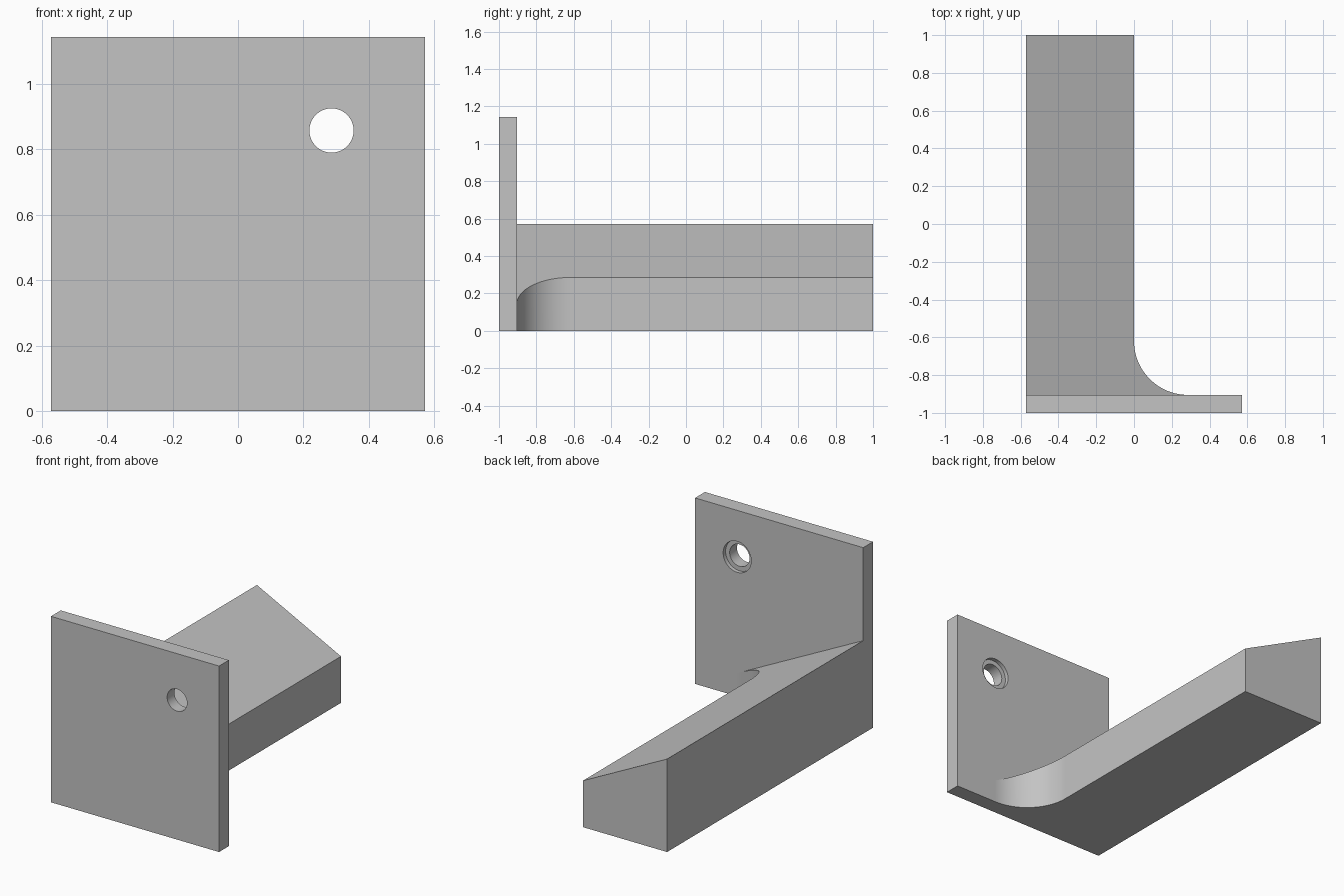
import bpy, bmesh, math
from mathutils import Matrix

if "Cube" in bpy.data.objects:
    bpy.data.objects.remove(bpy.data.objects["Cube"], do_unlink=True)

U = 2 / 42                      # design unit
HALF, TALL = 12 * U, 24 * U     # plate half width and height
FRONT, BACK, END = -1.0, -1 + 2 * U, 1.0
FILLET = 6 * U
HOLE_X, HOLE_Z = 6 * U, 18 * U

grey = bpy.data.materials.new("plain grey")
grey.use_nodes = True
grey.diffuse_color = (0.55, 0.55, 0.55, 1)
grey.node_tree.nodes["Principled BSDF"].inputs["Base Color"].default_value = (0.55, 0.55, 0.55, 1)


def make(name, bm):
    bmesh.ops.recalc_face_normals(bm, faces=bm.faces)
    mesh = bpy.data.meshes.new(name)
    bm.to_mesh(mesh)
    bm.free()
    mesh.materials.append(grey)
    obj = bpy.data.objects.new(name, mesh)
    bpy.context.scene.collection.objects.link(obj)
    return obj


def cylinder(name, radius, y0, y1):
    bm = bmesh.new()
    place = Matrix.Translation((HOLE_X, (y0 + y1) / 2, HOLE_Z)) @ Matrix.Rotation(math.pi / 2, 4, 'X')
    bmesh.ops.create_cone(bm, cap_ends=True, segments=64, radius1=radius,
                          radius2=radius, depth=y1 - y0, matrix=place)
    for f in bm.faces:
        f.smooth = len(f.verts) == 4
    return make(name, bm)


def combine(target, tool, operation):
    mod = target.modifiers.new(operation, 'BOOLEAN')
    mod.operation, mod.object, mod.solver = operation, tool, 'EXACT'
    bpy.context.view_layer.objects.active = target
    bpy.ops.object.modifier_apply(modifier=mod.name)
    bpy.data.objects.remove(tool, do_unlink=True)


# Upright mounting plate
bm = bmesh.new()
bmesh.ops.create_cube(bm, size=1, matrix=Matrix.Translation((0, (FRONT + BACK) / 2, TALL / 2))
                      @ Matrix.Diagonal((2 * HALF, BACK - FRONT, TALL, 1)))
bracket = make("bracket", bm)

# Arm outline in plan, with a quarter-round fillet into the plate
outline = [(-HALF, BACK), (-HALF, END), (0, END)]
STEPS = 32
for i in range(STEPS + 1):
    a = math.pi + i / STEPS * math.pi / 2
    outline.append((FILLET + FILLET * math.cos(a), BACK + FILLET + FILLET * math.sin(a)))

# Raise the outline to a top that slopes down towards +x
bm = bmesh.new()
base = bm.faces.new([bm.verts.new((x, y, 0)) for x, y in outline])
top = bmesh.ops.extrude_face_region(bm, geom=[base])["geom"]
for v in top:
    if isinstance(v, bmesh.types.BMVert):
        v.co.z = FILLET - v.co.x / 2
bm.normal_update()
for f in bm.faces:              # only the fillet is curved
    f.smooth = abs(f.normal.x) > 0.01 and abs(f.normal.y) > 0.01
combine(bracket, make("arm", bm), 'UNION')

# Through hole with a shallow counterbore at the back
combine(bracket, cylinder("hole_cutter", 1.42 * U, FRONT - U, BACK + U), 'DIFFERENCE')
combine(bracket, cylinder("counterbore_cutter", 2 * U, BACK - 0.5 * U, BACK + U), 'DIFFERENCE')
